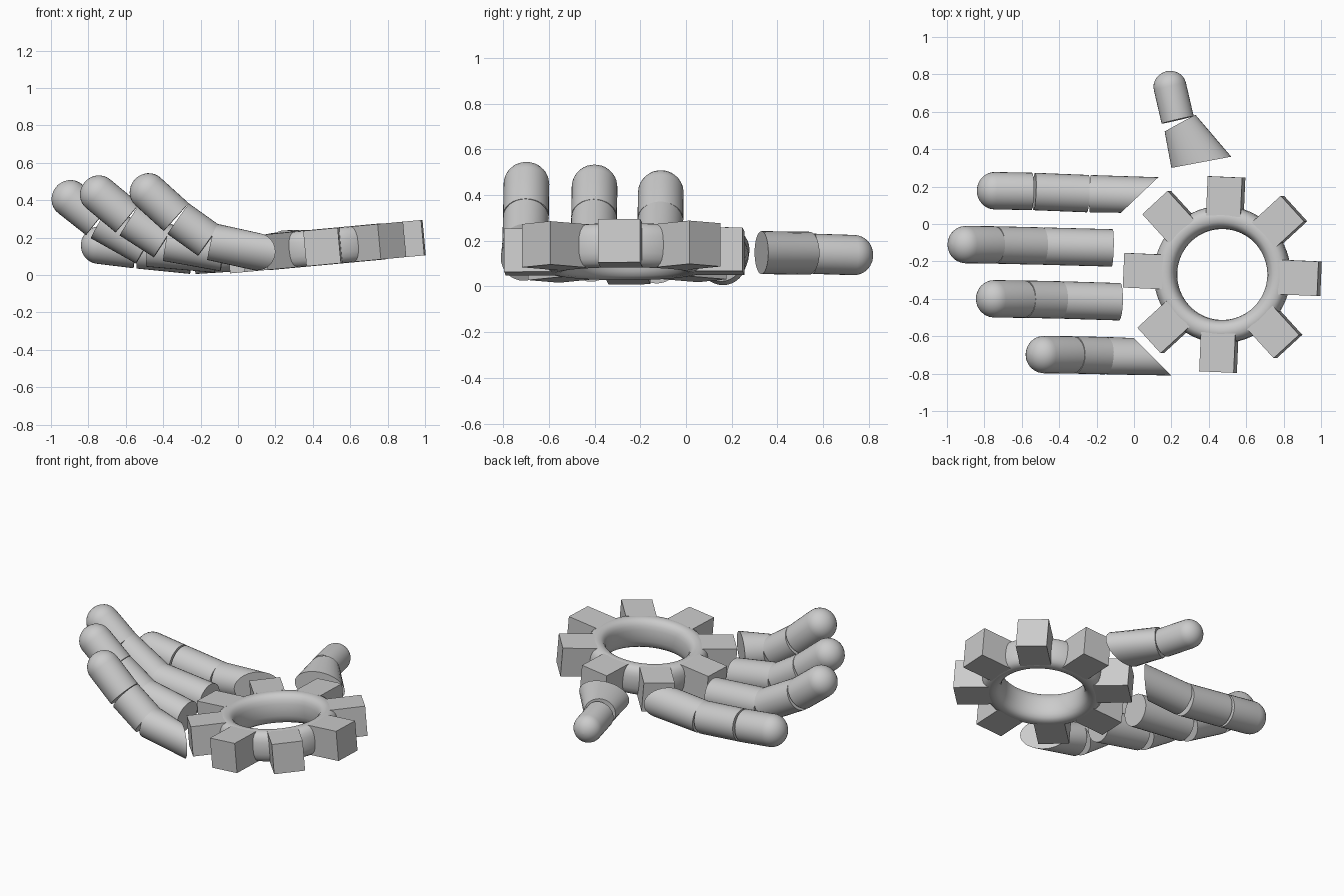
import bpy, bmesh
from math import sin, cos, pi, radians
from mathutils import Vector, Matrix

if "Cube" in bpy.data.objects:
    bpy.data.objects.remove(bpy.data.objects["Cube"])

SIDES = 32
Z = Vector((0, 0, 1))


def finish(bm, name, angle=35):
    bmesh.ops.recalc_face_normals(bm, faces=bm.faces)
    mesh = bpy.data.meshes.new(name)
    bm.to_mesh(mesh)
    bm.free()
    ob = bpy.data.objects.new(name, mesh)
    bpy.context.collection.objects.link(ob)
    bpy.ops.object.select_all(action='DESELECT')
    ob.select_set(True)
    bpy.context.view_layer.objects.active = ob
    bpy.ops.object.shade_smooth_by_angle(angle=radians(angle))
    return ob


def loft(name, rings):
    """Capped tube through elliptical rings given as (centre, u, v)."""
    bm = bmesh.new()
    loops = [[bm.verts.new(c + u * cos(2 * pi * i / SIDES) + v * sin(2 * pi * i / SIDES))
              for i in range(SIDES)] for c, u, v in rings]
    for a, b in zip(loops, loops[1:]):
        for i in range(SIDES):
            j = (i + 1) % SIDES
            bm.faces.new((a[i], a[j], b[j], b[i]))
    bm.faces.new(loops[0])
    bm.faces.new(loops[-1])
    return finish(bm, name)


def segment(name, p0, p1, r, dome=False, slant=None, gap=0.007):
    """Finger segment; slant is the horizontal half-axis of an oblique base."""
    p0, p1 = Vector(p0), Vector(p1)
    d = (p1 - p0).normalized()
    u = Z.cross(d).normalized() * r
    v = d.cross(u).normalized() * r
    rings = [(p0, Vector(slant), Z * r)] if slant else [(p0 + d * gap, u, v)]
    if dome:
        for k in range(9):
            t = min(k / 8 * pi / 2, pi / 2 - 0.02)
            rings.append((p1 + d * r * 0.95 * sin(t), u * cos(t), v * cos(t)))
    else:
        rings.append((p1 - d * gap, u, v))
    loft(name, rings)


# Fingers: base, two knuckles, dome centre; optional oblique base axis
fingers = {
    "index": ([(0.03, 0.155, 0.122), (-0.24, 0.162, 0.105), (-0.54, 0.174, 0.135),
               (-0.745, 0.178, 0.16)], (-0.1, -0.095, 0)),
    "middle": ([(-0.11, -0.128, 0.112), (-0.49, -0.118, 0.145), (-0.745, -0.112, 0.288),
                (-0.9, -0.11, 0.41)], None),
    "ring_side": ([(-0.07, -0.416, 0.118), (-0.39, -0.406, 0.175), (-0.585, -0.402, 0.3),
                   (-0.748, -0.4, 0.435)], None),
    "little": ([(0.1, -0.71, 0.125), (-0.15, -0.704, 0.18), (-0.325, -0.7, 0.305),
                (-0.482, -0.698, 0.447)], (0.1, -0.1, 0)),
}
for name, (p, slant) in fingers.items():
    if slant and slant[1] > 0 or name == "little":
        slant = tuple(-s for s in slant)
        slant = (slant[0], slant[1], 0)
    # keep the base axis on the same side as the segment's own cross axis
    if slant:
        u = Z.cross(Vector(p[1]) - Vector(p[0]))
        if u.dot(Vector(slant)) < 0:
            slant = tuple(-s for s in slant)
    segment(name + "_finger_base", p[0], p[1], 0.1, slant=slant)
    segment(name + "_finger_middle", p[1], p[2], 0.1)
    segment(name + "_finger_tip", p[2], p[3], 0.1, dome=True)

# Thumb with a flared oblique base
segment("thumb_base", (0.36, 0.33, 0.148), (0.243, 0.545, 0.145), 0.094, slant=(-0.16, -0.03, 0))
segment("thumb_tip", (0.235, 0.55, 0.143), (0.192, 0.735, 0.137), 0.088, dome=True)

# Palm gear placement: slightly tilted
place = (Matrix.Translation((0.472, -0.27, 0.152)) @ Matrix.Rotation(radians(-5.3), 4, 'Y')
         @ Matrix.Rotation(radians(-2.5), 4, 'Z'))

# Palm ring: rounded cross-section spun round the axis
bm = bmesh.new()
N, M = 64, 20
grid = []
for i in range(N):
    a = 2 * pi * i / N
    row = []
    for k in range(M):
        t = 2 * pi * k / M
        c, s = cos(t), sin(t)
        r = 0.305 + 0.062 * (abs(c) ** 0.8) * (1 if c > 0 else -1)
        h = 0.097 * (abs(s) ** 0.8) * (1 if s > 0 else -1)
        row.append(bm.verts.new((r * cos(a), r * sin(a), h)))
    grid.append(row)
for i in range(N):
    for k in range(M):
        a, b, l = grid[i], grid[(i + 1) % N], (k + 1) % M
        bm.faces.new((a[k], b[k], b[l], a[l]))
bm.transform(place)
finish(bm, "palm_ring", 60)

# Eight gear teeth
for n in range(8):
    bm = bmesh.new()
    bmesh.ops.create_cube(bm, size=1)
    bm.transform(place @ Matrix.Rotation(n * pi / 4, 4, 'Z') @ Matrix.Translation((0.417, 0, 0))
                 @ Matrix.Diagonal((0.21, 0.185, 0.19, 1)))
    finish(bm, f"palm_tooth_{n + 1}")
